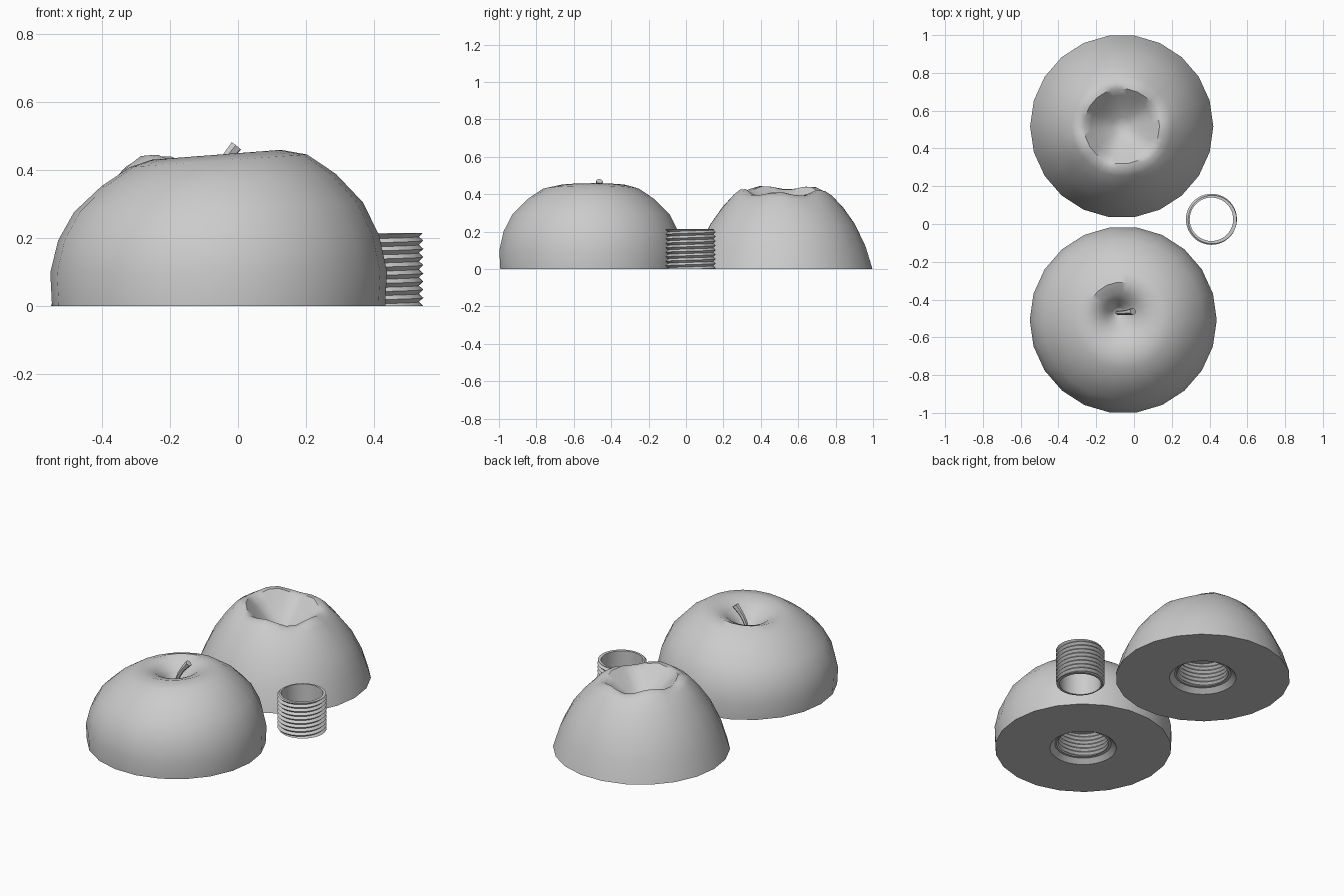
import bpy, bmesh, math

cube = bpy.data.objects.get("Cube")
if cube:
    bpy.data.objects.remove(cube, do_unlink=True)

grey = bpy.data.materials.new("plain grey")
grey.use_nodes = True
GREY = (0.6, 0.6, 0.6, 1)
grey.diffuse_color = GREY
grey.node_tree.nodes["Principled BSDF"].inputs["Base Color"].default_value = GREY

SIDES = 22            # visible sides of each half
COLS = SIDES * 2      # columns, so that the round sockets are finer
PITCH = 0.024


def finish(obj, angle):
    bpy.ops.object.select_all(action="DESELECT")
    obj.select_set(True)
    bpy.context.view_layer.objects.active = obj
    bpy.ops.object.shade_smooth_by_angle(angle=math.radians(angle))


def ring(r, z):
    """Plain circular ring."""
    return lambda a, i: (r * math.cos(a), r * math.sin(a), z)


def thread(low, high, z0, z1):
    """Rows of a helical screw thread between two heights."""
    def row(k):
        def point(a, i):
            turn = a / math.tau
            z = min(max(z0 + PITCH * (k / 2 + turn), z0), z1)
            phase = ((z - z0) / PITCH - turn) % 1
            r = low + (high - low) * abs(2 * phase - 1)
            return r * math.cos(a), r * math.sin(a), z
        return point
    return [row(k) for k in range(-3, int(2 * (z1 - z0) / PITCH) + 3)]


def skin(profile, warp):
    """Rows of the many-sided outer skin, bent by a warp function."""
    def row(r, z):
        def point(a, i):
            if i % 2 == 0:
                return warp(r, z, a)
            step = math.pi / SIDES
            p, q = warp(r, z, a - step), warp(r, z, a + step)
            return tuple((u + v) / 2 for u, v in zip(p, q))
        return point
    return [row(r, z) for r, z in profile]


def lathe(name, rows, centre):
    bm = bmesh.new()
    grid = [[bm.verts.new(row(math.tau * i / COLS, i)) for i in range(COLS + 1)]
            for row in rows]
    for lower, upper in zip(grid, grid[1:]):
        for i in range(COLS):
            bm.faces.new((lower[i], lower[i + 1], upper[i + 1], upper[i]))
    bmesh.ops.remove_doubles(bm, verts=bm.verts, dist=0.0002)
    bmesh.ops.recalc_face_normals(bm, faces=bm.faces)
    mesh = bpy.data.meshes.new(name)
    bm.to_mesh(mesh)
    bm.free()
    mesh.materials.append(grey)
    obj = bpy.data.objects.new(name, mesh)
    bpy.context.collection.objects.link(obj)
    obj.location = (*centre, 0)
    finish(obj, 40)
    return obj


def socket():
    """Chamfered, threaded hole, from its closed end down to the base."""
    depth = 0.17
    return ([ring(0.185, 0), ring(0.157, 0.025)]
            + thread(0.138, 0.15, 0.025, depth) + [ring(0, depth)])


# Fruit half with the stem: round shoulders, higher on its left side
def stem_warp(r, z, a):
    inner = max(0, 1 - r / 0.25)
    x, y = r * math.cos(a) - 0.03 * inner, r * math.sin(a) + 0.045 * inner
    return x, y, z + 0.075 * x * (z / 0.44) ** 2


stem_profile = [(0, 0.29), (0.03, 0.32), (0.07, 0.375), (0.12, 0.42),
                (0.19, 0.445), (0.26, 0.427), (0.345, 0.37), (0.425, 0.29),
                (0.472, 0.2), (0.495, 0.1), (0.49, 0)]
lathe("fruit_half_with_stem", skin(stem_profile, stem_warp) + socket(),
      (-0.057, -0.508))


# Fruit half with the hollow: conical sides and a lobed rim
def hollow_warp(r, z, a):
    lobes = math.exp(-((r - 0.2) / 0.07) ** 2)
    wave = math.cos(5 * a + 0.6)
    x, y = r * math.cos(a), r * math.sin(a)
    z += 0.012 * lobes * wave - 0.09 * x * (z / 0.43) ** 3
    return x, y, z


hollow_profile = [(0, 0.275), (0.05, 0.295), (0.11, 0.335), (0.165, 0.385),
                  (0.2, 0.418), (0.23, 0.418), (0.265, 0.395), (0.325, 0.33),
                  (0.39, 0.24), (0.448, 0.12), (0.485, 0)]
lathe("fruit_half_with_hollow", skin(hollow_profile, hollow_warp) + socket(),
      (-0.065, 0.517))

# Threaded connecting tube
HEIGHT = 0.215
lathe("threaded_tube",
      [ring(0.115, 0)] + thread(0.122, 0.135, 0, HEIGHT)
      + [ring(0.115, HEIGHT), ring(0.115, 0)], (0.41, 0.025))

# Curved stem
curve = bpy.data.curves.new("stem", "CURVE")
curve.dimensions = "3D"
curve.bevel_depth = 0.019
curve.bevel_resolution = 1
curve.resolution_u = 5
curve.use_fill_caps = True
path = [(-0.09, -0.468, 0.28, 0.6), (-0.075, -0.47, 0.36, 0.6),
        (-0.045, -0.468, 0.42, 0.7), (-0.005, -0.463, 0.47, 1)]
spline = curve.splines.new("BEZIER")
spline.bezier_points.add(len(path) - 1)
for point, (x, y, z, size) in zip(spline.bezier_points, path):
    point.co = (x, y, z)
    point.radius = size
    point.handle_left_type = point.handle_right_type = "AUTO"
curve.materials.append(grey)
stem = bpy.data.objects.new("stem", curve)
bpy.context.collection.objects.link(stem)
bpy.ops.object.select_all(action="DESELECT")
stem.select_set(True)
bpy.context.view_layer.objects.active = stem
bpy.ops.object.convert(target="MESH")
finish(bpy.context.object, 50)
